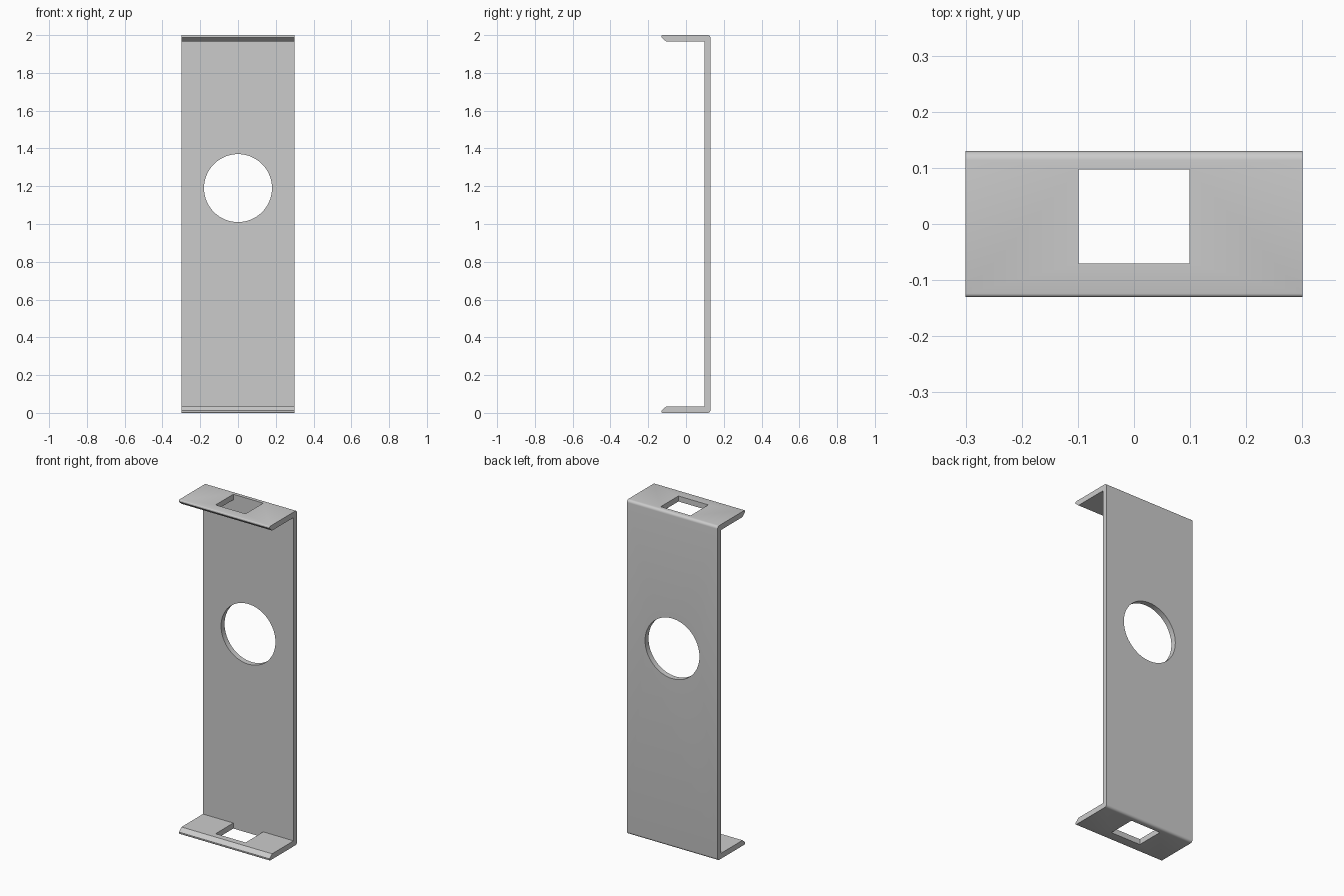
import bpy, bmesh
from math import sin, cos, pi, radians

if "Cube" in bpy.data.objects:
    bpy.data.objects.remove(bpy.data.objects["Cube"])

W, D, H, T = 0.30, 0.13, 2.0, 0.033   # half width, half depth, height, sheet thickness


def arc(cy, cz, r, a0, a1, n=6):
    return [(cy + r * cos(a0 + (a1 - a0) * i / n), cz + r * sin(a0 + (a1 - a0) * i / n))
            for i in range(n + 1)]


# Lower half of the bracket section (y, z): inner corner, bevelled lip, rounded back corner
lower = [(D - T, T), (-D + 0.024, T), (-D, 0.012)]
lower += arc(-D + 0.006, 0.006, 0.006, pi, 1.5 * pi, 3)
lower += arc(D - 0.016, 0.016, 0.016, 1.5 * pi, 2 * pi)
section = lower + [(y, H - z) for y, z in reversed(lower)]

# Extrude the mirrored section across the width
bm = bmesh.new()
face = bm.faces.new([bm.verts.new((-W, y, z)) for y, z in section])
ext = bmesh.ops.extrude_face_region(bm, geom=[face])
bmesh.ops.translate(bm, vec=(2 * W, 0, 0),
                    verts=[v for v in ext["geom"] if isinstance(v, bmesh.types.BMVert)])
bmesh.ops.recalc_face_normals(bm, faces=bm.faces)
mesh = bpy.data.meshes.new("bracket")
bm.to_mesh(mesh)
bm.free()
bracket = bpy.data.objects.new("bracket", mesh)
bpy.context.collection.objects.link(bracket)


def cut(cutter):
    cutter.hide_render = True
    mod = bracket.modifiers.new("cut", "BOOLEAN")
    mod.operation, mod.solver, mod.object = "DIFFERENCE", "EXACT", cutter
    bpy.ops.object.select_all(action="DESELECT")
    bracket.select_set(True)
    bpy.context.view_layer.objects.active = bracket
    bpy.ops.object.modifier_apply(modifier=mod.name)
    bpy.data.objects.remove(cutter)


# Round hole through the back plate
bpy.ops.mesh.primitive_cylinder_add(vertices=64, radius=0.18, depth=0.2,
                                    location=(0, D, 1.19), rotation=(pi / 2, 0, 0))
cut(bpy.context.object)

# Rectangular slots in both flanges, flush with the plate
y0, y1 = -0.07, D - T
for z in (0, H):
    bpy.ops.mesh.primitive_cube_add(size=1, location=(0, (y0 + y1) / 2, z))
    slot = bpy.context.object
    slot.scale = (0.198, y1 - y0, 0.15)
    cut(slot)

bracket.select_set(True)
bpy.context.view_layer.objects.active = bracket
bpy.ops.object.shade_smooth_by_angle(angle=radians(32))
